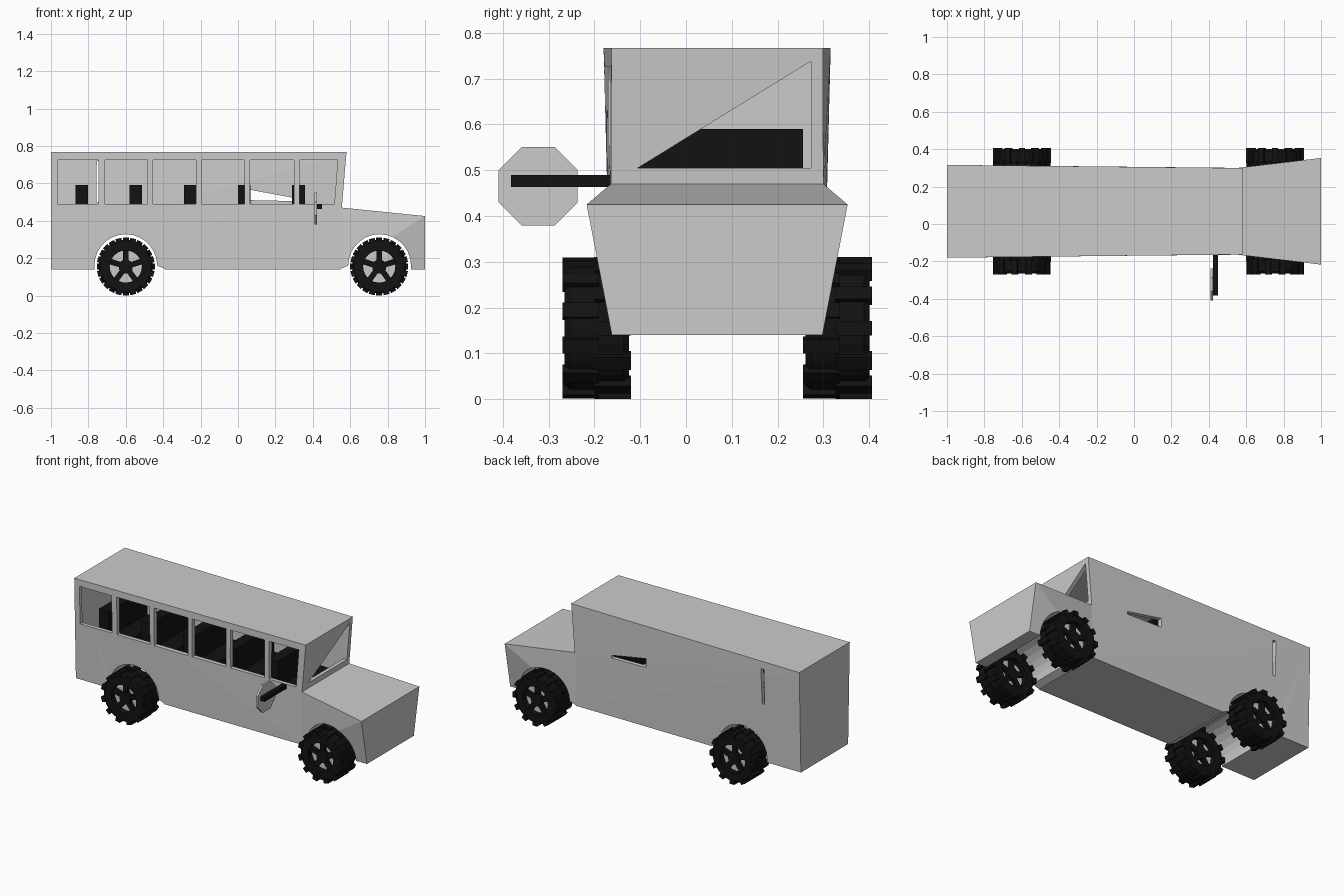
import bpy, bmesh, math
from mathutils import Vector, Matrix

if "Cube" in bpy.data.objects:
    bpy.data.objects.remove(bpy.data.objects["Cube"])

CY = 0.068  # centre line of the bus body

black = bpy.data.materials.new("black")
black.diffuse_color = (0.006, 0.006, 0.006, 1)
black.use_nodes = True
black.node_tree.nodes["Principled BSDF"].inputs["Base Color"].default_value = black.diffuse_color


def finish(bm, name, mat=None):
    bmesh.ops.recalc_face_normals(bm, faces=bm.faces)
    me = bpy.data.meshes.new(name)
    bm.to_mesh(me)
    bm.free()
    ob = bpy.data.objects.new(name, me)
    bpy.context.collection.objects.link(ob)
    if mat:
        me.materials.append(mat)
    return ob


def add_prism(bm, pts, axis, lo, hi):
    """Extrude a 2D outline along x (outline y,z) or y (outline x,z)."""
    def at(p, t):
        return (t, p[0], p[1]) if axis == 'x' else (p[0], t, p[1])
    a = [bm.verts.new(at(p, lo)) for p in pts]
    b = [bm.verts.new(at(p, hi)) for p in pts]
    n = len(pts)
    bm.faces.new(a)
    bm.faces.new(b[::-1])
    for i in range(n):
        bm.faces.new((a[i], b[i], b[(i + 1) % n], a[(i + 1) % n]))


def add_box(bm, x, y, z, m=Matrix()):
    pts = [(x[0], z[0]), (x[1], z[0]), (x[1], z[1]), (x[0], z[1])]
    old = set(bm.verts)
    add_prism(bm, pts, 'y', *y)
    bmesh.ops.transform(bm, matrix=m, verts=[v for v in bm.verts if v not in old])


def hull_sides(bm, outline, side_faces):
    """Symmetric shell from (x, z, half width) points."""
    l = [bm.verts.new((x, CY - w, z)) for x, z, w in outline]
    r = [bm.verts.new((x, CY + w, z)) for x, z, w in outline]
    n = len(outline)
    for i in range(n):
        j = (i + 1) % n
        bm.faces.new((l[i], l[j], r[j], r[i]))
    for f in side_faces:
        bm.faces.new([l[i] for i in f])
        bm.faces.new([r[i] for i in f])
    bmesh.ops.recalc_face_normals(bm, faces=bm.faces)


def cut(target, bm):
    cutter = finish(bm, "cutter")
    cutter.hide_render = True
    mod = target.modifiers.new("cut", 'BOOLEAN')
    mod.operation = 'DIFFERENCE'
    mod.solver = 'EXACT'
    mod.object = cutter
    bpy.context.view_layer.objects.active = target
    bpy.ops.object.modifier_apply(modifier=mod.name)
    bpy.data.objects.remove(cutter)


# Body with cabin and flared hood
bm = bmesh.new()
hull_sides(bm, [(-1, .14, .232), (-1, .767, .248), (.58, .767, .231), (.555, .47, .232),
                (1, .425, .285), (1, .14, .23), (.555, .14, .23)],
           [(0, 1, 3, 6), (1, 2, 3), (3, 4, 6), (4, 5, 6)])
body = finish(bm, "bus_body")

# Hollow passenger space
bm = bmesh.new()
hull_sides(bm, [(-.975, .345, .215), (-.975, .74, .223), (.55, .74, .206), (.525, .345, .212)],
           [(0, 1, 2), (0, 2, 3)])
cut(body, bm)

# Wheel arches through the full width, flared on the inner side
for cx, s in ((-.6, 1), (.757, -1)):
    arc = [(cx + s * .168 * math.cos(a), .16 + .168 * math.sin(a))
           for a in [math.pi * i / 14 for i in range(15)]]
    bm = bmesh.new()
    add_prism(bm, [(cx - s * .168, .1), (cx + s * .21, .1), (cx + s * .21, .142)] + arc,
              'y', -.6, .8)
    cut(body, bm)

# Side windows on the front side
for a, b in ((-.965, -.745), (-.71, -.485), (-.455, -.225), (-.195, .035), (.065, .3), (.33, .515)):
    bm = bmesh.new()
    top = .533 if b > .5 else b
    add_prism(bm, [(a, .49), (b, .49), (top, .725), (a, .725)], 'y', -.4, 0)
    cut(body, bm)

# Openings in the far side, and the triangular windscreen opening
for pts in ([(.06, .51), (.30, .505), (.30, .522), (.06, .566)],
            [(-.757, .5), (-.74, .5), (-.735, .72), (-.755, .72)]):
    bm = bmesh.new()
    add_prism(bm, pts, 'y', .15, .6)
    cut(body, bm)
bm = bmesh.new()
add_prism(bm, [(-.105, .505), (.273, .505), (.273, .738)], 'x', .45, .8)
cut(body, bm)

# Bench seats
for i in range(5):
    x = -.87 + .29 * i
    bm = bmesh.new()
    add_prism(bm, [(x, .35), (x + .18, .35), (x + .18, .43), (x + .068, .43),
                   (x + .068, .59), (x, .59)], 'y', -.12, .255)
    finish(bm, f"seat_{i + 1}", black)

# Stop sign and its arm
bm = bmesh.new()
R = .086 / math.cos(math.pi / 8)
add_prism(bm, [(-.323 + R * math.cos(math.pi * (i + .5) / 4), .465 + R * math.sin(math.pi * (i + .5) / 4))
               for i in range(8)], 'x', .41, .423)
finish(bm, "stop_sign")
bm = bmesh.new()
add_box(bm, (.423, .45), (-.382, -.15), (.463, .49))
finish(bm, "sign_arm", black)


def wheel(label, cx, side):
    place = Matrix.Translation((cx, CY + side * .263, .155))
    w, n = .07, 24  # half width, sides

    # Tire ring revolved from a bevelled profile
    bm = bmesh.new()
    prof = [(.086, -w), (.136, -w), (.145, -w + .012), (.145, w - .012), (.136, w), (.086, w)]
    rings = [[bm.verts.new((r * math.cos(2 * math.pi * k / n), y, r * math.sin(2 * math.pi * k / n)))
              for r, y in prof] for k in range(n)]
    for k in range(n):
        p, q = rings[k], rings[(k + 1) % n]
        for j in range(6):
            bm.faces.new((p[j], p[(j + 1) % 6], q[(j + 1) % 6], q[j]))
    # Staggered tread lugs
    for k in range(24):
        y = (-.075, .005) if k % 2 else (-.005, .075)
        add_box(bm, (.128, .155), y, (-.016, .016), Matrix.Rotation(2 * math.pi * k / 24, 4, 'Y'))
    bm.transform(place)
    finish(bm, label + "_tire", black)

    # Five spokes and hub
    bm = bmesh.new()
    for k in range(5):
        add_box(bm, (.0, .09), (-.055, .055), (-.015, .015),
                Matrix.Rotation(-math.pi / 2 + 2 * math.pi * k / 5, 4, 'Y'))
    add_prism(bm, [(.038 * math.cos(math.pi * k / 8), .038 * math.sin(math.pi * k / 8))
                   for k in range(16)], 'y', -.06, .06)
    bm.transform(place)
    finish(bm, label + "_spokes", black)

    # Grey rim drum behind the spokes
    bm = bmesh.new()
    add_prism(bm, [(.087 * math.cos(math.pi * k / 12), .087 * math.sin(math.pi * k / 12))
                   for k in range(24)], 'y', -.035, .035)
    bm.transform(place)
    finish(bm, label + "_rim")


for cx, a in ((-.6, "rear"), (.755, "front")):
    for s, b in ((-1, "right"), (1, "left")):
        wheel(f"{a}_{b}_wheel", cx, s)
